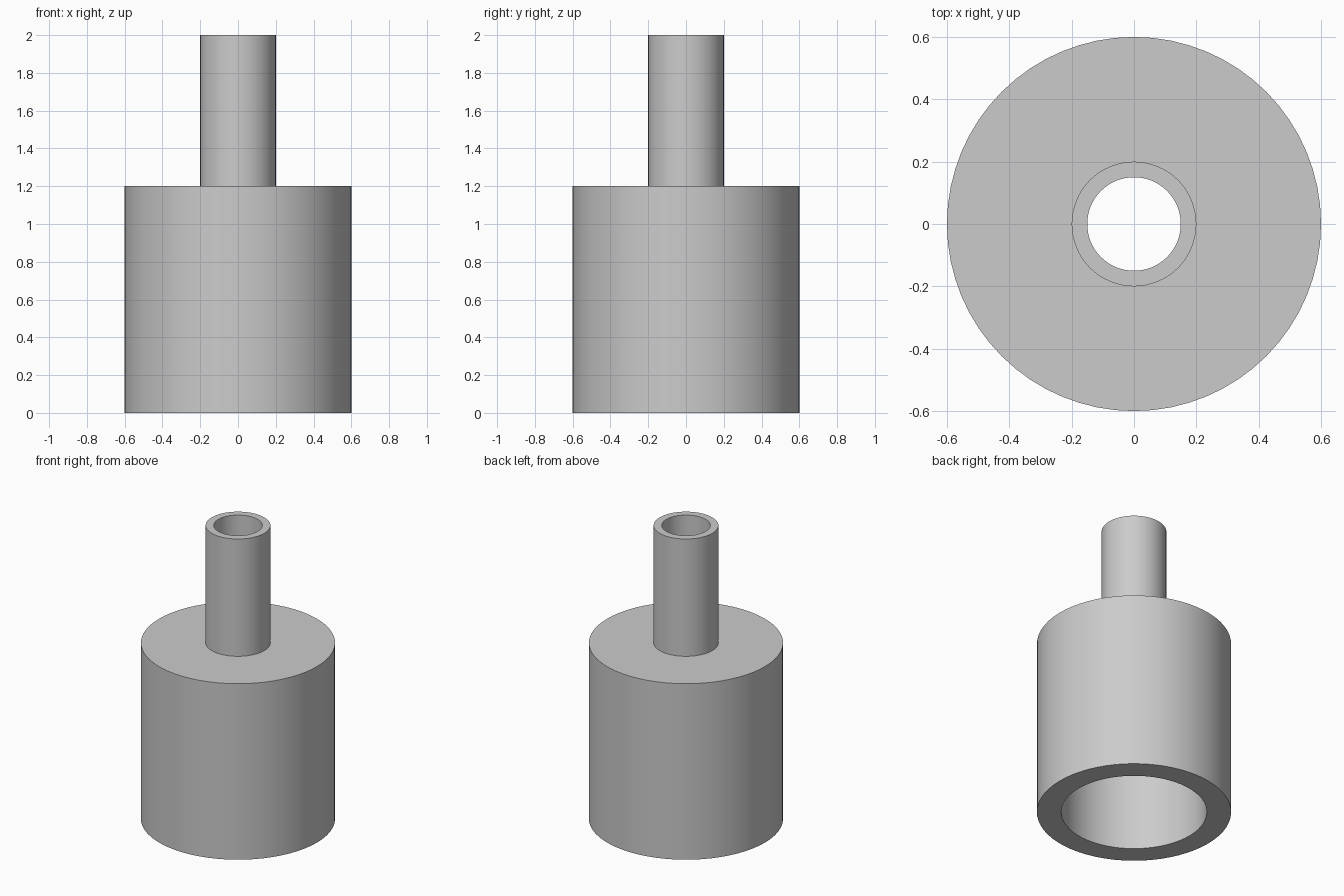
import bpy
import bmesh
from math import cos, sin, tau, radians

SEGMENTS = 64

cube = bpy.data.objects.get("Cube")
if cube:
    bpy.data.objects.remove(cube, do_unlink=True)

# Single grey material
grey = bpy.data.materials.new("plain_grey")
grey.use_nodes = True
colour = (0.6, 0.6, 0.6, 1)
grey.diffuse_color = colour
grey.node_tree.nodes["Principled BSDF"].inputs["Base Color"].default_value = colour


def lathe(name, profile):
    """Revolve a closed (radius, height) profile around z."""
    bm = bmesh.new()
    rings = []
    for r, z in profile:
        angles = [tau * i / SEGMENTS for i in range(SEGMENTS)]
        rings.append([bm.verts.new((r * cos(a), r * sin(a), z)) for a in angles])
    for k, ring in enumerate(rings):
        above = rings[(k + 1) % len(rings)]
        for i in range(SEGMENTS):
            j = (i + 1) % SEGMENTS
            bm.faces.new((ring[i], ring[j], above[j], above[i]))
    bmesh.ops.recalc_face_normals(bm, faces=bm.faces)
    mesh = bpy.data.meshes.new(name)
    bm.to_mesh(mesh)
    bm.free()
    mesh.materials.append(grey)
    obj = bpy.data.objects.new(name, mesh)
    bpy.context.collection.objects.link(obj)
    bpy.ops.object.select_all(action="DESELECT")
    obj.select_set(True)
    bpy.context.view_layer.objects.active = obj
    bpy.ops.object.shade_smooth_by_angle(angle=radians(30))
    return obj


# Wide socket and narrow tube in one hollow body: outside going up, bore going down
lathe("stepped_sleeve", [
    (0.6, 0), (0.6, 1.2), (0.2, 1.2), (0.2, 2),
    (0.15, 2), (0.15, 1.05), (0.45, 1.05), (0.45, 0),
])
